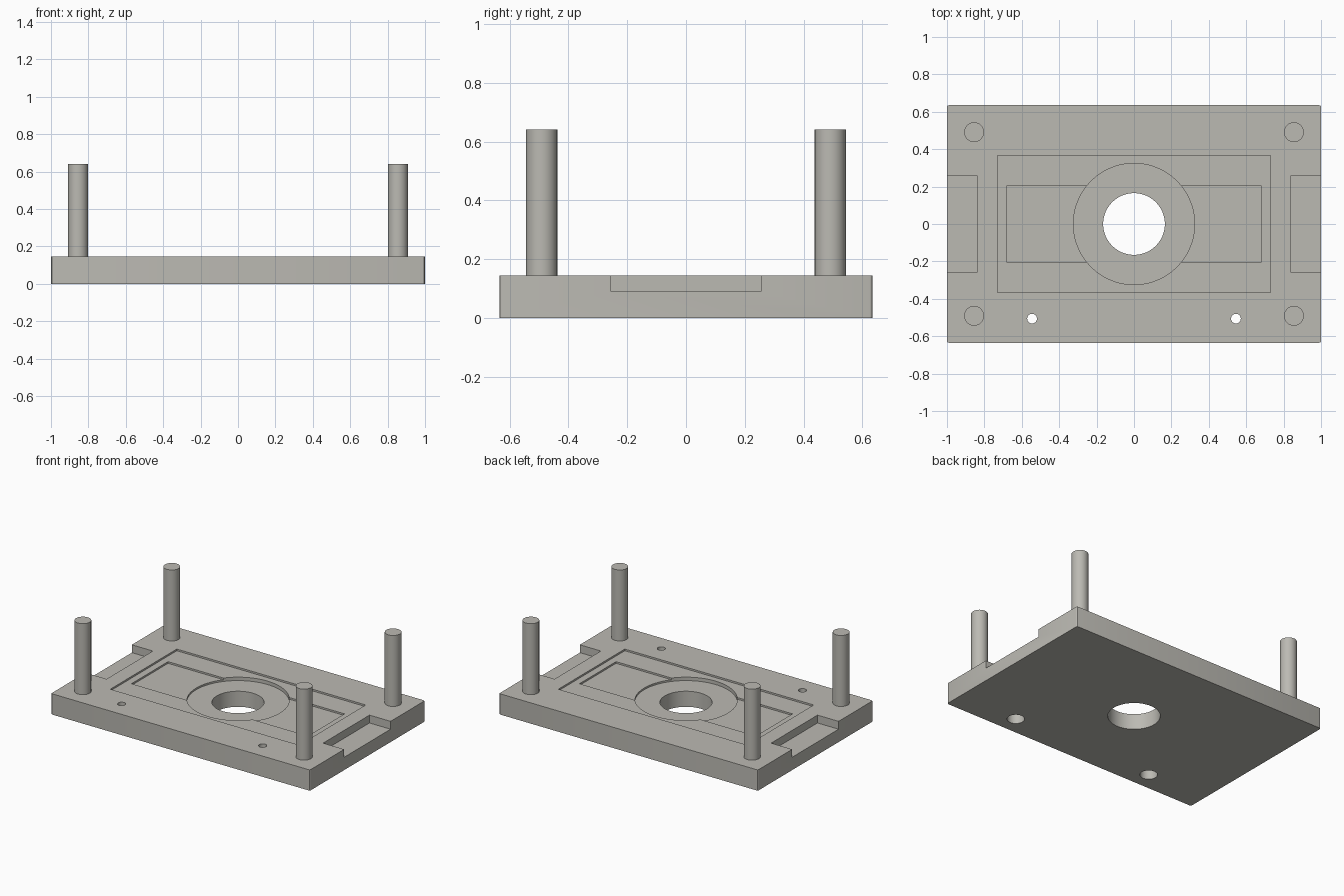
import bpy, math

if "Cube" in bpy.data.objects:
    bpy.data.objects.remove(bpy.data.objects["Cube"])

TOP = 0.145      # upper face of the plate
OVER = 0.3       # cutters reach above the plate

grey = bpy.data.materials.new("warm grey")
grey.diffuse_color = (0.50, 0.49, 0.45, 1)
grey.use_nodes = True
grey.node_tree.nodes["Principled BSDF"].inputs["Base Color"].default_value = grey.diffuse_color


def box(name, x, y, z0, z1, cx=0.0):
    """Box with half sizes x, y between heights z0 and z1."""
    bpy.ops.mesh.primitive_cube_add(size=2, location=(cx, 0, (z0 + z1) / 2))
    ob = bpy.context.object
    ob.name = name
    ob.scale = (x, y, (z1 - z0) / 2)
    bpy.ops.object.transform_apply(location=True, rotation=False, scale=True)
    return ob


def rod(name, r, z0, z1, cx=0.0, cy=0.0, sides=64):
    bpy.ops.mesh.primitive_cylinder_add(vertices=sides, radius=r, depth=z1 - z0,
                                        location=(cx, cy, (z0 + z1) / 2))
    ob = bpy.context.object
    ob.name = name
    return ob


def apply_mod(ob, mod):
    bpy.context.view_layer.objects.active = ob
    bpy.ops.object.modifier_apply(modifier=mod.name)


def cut(ob, cutter):
    mod = ob.modifiers.new("cut", 'BOOLEAN')
    mod.operation = 'DIFFERENCE'
    mod.solver = 'EXACT'
    mod.object = cutter
    apply_mod(ob, mod)
    bpy.data.objects.remove(cutter, do_unlink=True)


def finish(ob):
    ob.data.materials.clear()
    ob.data.materials.append(grey)
    bpy.ops.object.select_all(action='DESELECT')
    ob.select_set(True)
    bpy.context.view_layer.objects.active = ob
    bpy.ops.object.shade_smooth_by_angle(angle=math.radians(30))


# base plate with slightly rounded upright corners
plate = box("base_plate", 1.0, 0.635, 0, TOP)
weights = plate.data.attributes.new("bevel_weight_edge", 'FLOAT', 'EDGE')
for e in plate.data.edges:
    a, b = (plate.data.vertices[i].co for i in e.vertices)
    weights.data[e.index].value = 1.0 if abs(a.z - b.z) > 0.1 else 0.0
bev = plate.modifiers.new("corners", 'BEVEL')
bev.limit_method = 'WEIGHT'
bev.width = 0.01
bev.segments = 3
apply_mod(plate, bev)

# stepped recesses and central opening
cut(plate, box("outer_recess", 0.73, 0.367, TOP - 0.012, OVER))
cut(plate, box("inner_recess", 0.682, 0.202, TOP - 0.024, OVER))
cut(plate, rod("round_recess", 0.324, TOP - 0.036, OVER, sides=96))
cut(plate, rod("centre_hole", 0.165, -0.1, OVER))

for s in (-1, 1):
    # side notches, and screw holes widened from below
    cut(plate, box("side_notch", 0.13, 0.256, 0.09, OVER, cx=s * 0.967))
    cut(plate, rod("screw_hole", 0.026, -0.1, OVER, s * 0.545, -0.506, 32))
    cut(plate, rod("screw_bore", 0.055, -0.1, 0.08, s * 0.545, -0.506, 48))
finish(plate)

# four corner pillars
for sx in (-1, 1):
    for sy in (-1, 1):
        name = ("front" if sy < 0 else "back") + ("_left" if sx < 0 else "_right") + "_pillar"
        finish(rod(name, 0.053, TOP, 0.641, sx * 0.855, sy * 0.491, 48))
